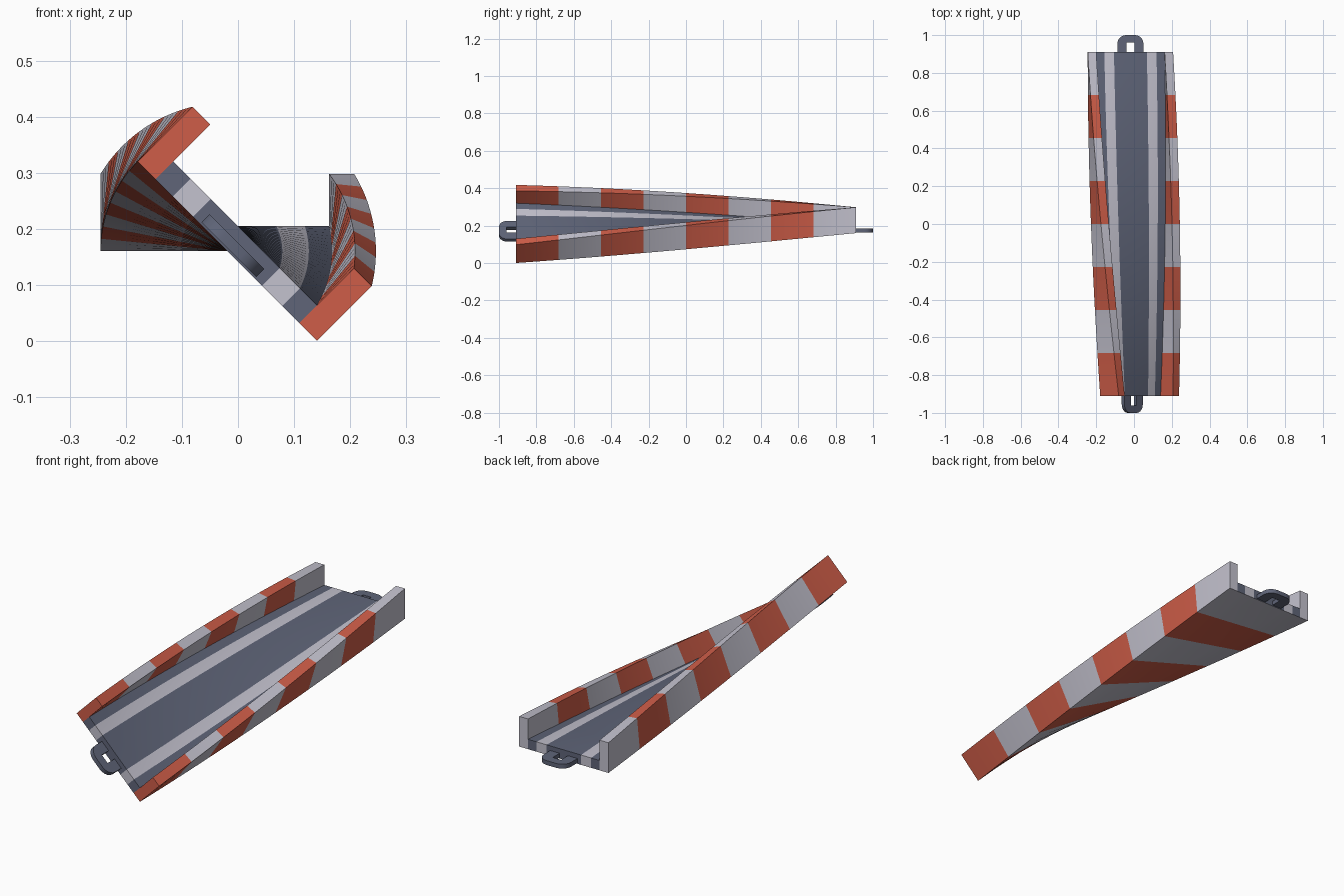
import bpy, bmesh, math
from mathutils import Vector

if "Cube" in bpy.data.objects:
    bpy.data.objects.remove(bpy.data.objects["Cube"])

HALF_LEN, TWIST = 0.91, math.radians(45)
PIVOT_X, PIVOT_Z = -0.019, 0.1605
W, WI, FLOOR, WALL = 0.226, 0.181, 0.045, 0.138   # half widths, deck and wall heights
SEGS, BANDS = 24, 8


def material(name, rgb):
    m = bpy.data.materials.new(name)
    m.diffuse_color = (*rgb, 1)
    m.use_nodes = True
    m.node_tree.nodes["Principled BSDF"].inputs["Base Color"].default_value = m.diffuse_color
    return m


RED = material("orange red", (0.62, 0.11, 0.065))
LIGHT = material("light grey", (0.55, 0.54, 0.62))
SLATE = material("slate", (0.115, 0.13, 0.19))


def place(x, y, z):
    """Local cross-section point -> twisted world point."""
    t = min(1, max(0, (HALF_LEN - y) / (2 * HALF_LEN)))
    a = TWIST * t
    return Vector((PIVOT_X + x * math.cos(a) + z * math.sin(a), y,
                   PIVOT_Z - x * math.sin(a) + z * math.cos(a)))


def finish(bm, name, mats):
    bmesh.ops.recalc_face_normals(bm, faces=bm.faces)
    me = bpy.data.meshes.new(name)
    bm.to_mesh(me)
    bm.free()
    for m in mats:
        me.materials.append(m)
    ob = bpy.data.objects.new(name, me)
    bpy.context.collection.objects.link(ob)
    bpy.context.view_layer.objects.active = ob
    ob.select_set(True)
    bpy.ops.object.shade_smooth_by_angle(angle=math.radians(30))
    ob.select_set(False)


def deck_colour(x):
    return 1 if 0.087 < abs(x) < 0.138 else 2


# Twisted U-shaped channel with striped walls and underside
xs = [-W, -WI, -0.138, -0.087, 0.087, 0.138, WI, W]
n = len(xs)
profile = [(x, 0) for x in xs] + [(W, WALL), (WI, WALL)]
profile += [(x, FLOOR) for x in reversed(xs[1:-1])] + [(-WI, WALL), (-W, WALL)]
k = len(profile)
bm = bmesh.new()
rings = []
for i in range(SEGS + 1):
    y = -HALF_LEN + 2 * HALF_LEN * i / SEGS
    rings.append([bm.verts.new(place(x, y, z)) for x, z in profile])
for i in range(SEGS):
    stripe = (i * BANDS // SEGS) % 2
    for j in range(k):
        j2 = (j + 1) % k
        f = bm.faces.new((rings[i][j], rings[i][j2], rings[i + 1][j2], rings[i + 1][j]))
        (xa, za), (xb, zb) = profile[j], profile[j2]
        on_deck = za == zb == FLOOR
        f.material_index = deck_colour((xa + xb) / 2) if on_deck else stripe

# End caps: deck columns, then the two wall ends
deck_start = n + 2                       # deck runs from +WI to -WI
for ring, stripe in ((rings[0], 0), (rings[-1], 1)):
    for c in range(1, n - 2):
        top = deck_start + (n - 2 - c)
        f = bm.faces.new((ring[c], ring[c + 1], ring[top - 1], ring[top]))
        f.material_index = deck_colour((xs[c] + xs[c + 1]) / 2)
    right = (n - 2, n - 1, n, n + 1, n + 2)
    left = (1, 0, k - 1, k - 2, k - 3)
    for ids in (right, left):
        f = bm.faces.new([ring[q] for q in ids])
        f.material_index = stripe
finish(bm, "twisted_track", [RED, LIGHT, SLATE])


# Flat connector loop at each end
def connector(name, side):
    half, depth, r = 0.069, 0.09, 0.045
    outline = [(half, -0.005)]
    for cx, start in ((half - r, 0), (r - half, 90)):
        for s in range(6):
            a = math.radians(start + s * 18)
            outline.append((cx + r * math.cos(a), depth - r + r * math.sin(a)))
    outline += [(-half, -0.005), (-0.021, -0.005), (-0.021, 0.05), (0.021, 0.05), (0.021, -0.005)]
    bm = bmesh.new()
    layers = [[bm.verts.new(place(x, side * (HALF_LEN + d), z)) for x, d in outline]
              for z in (0.004, 0.024)]
    for layer in layers:
        bm.faces.new(layer)
    for j in range(len(outline)):
        j2 = (j + 1) % len(outline)
        bm.faces.new((layers[0][j], layers[0][j2], layers[1][j2], layers[1][j]))
    finish(bm, name, [SLATE])


connector("front_connector", -1)
connector("back_connector", 1)
